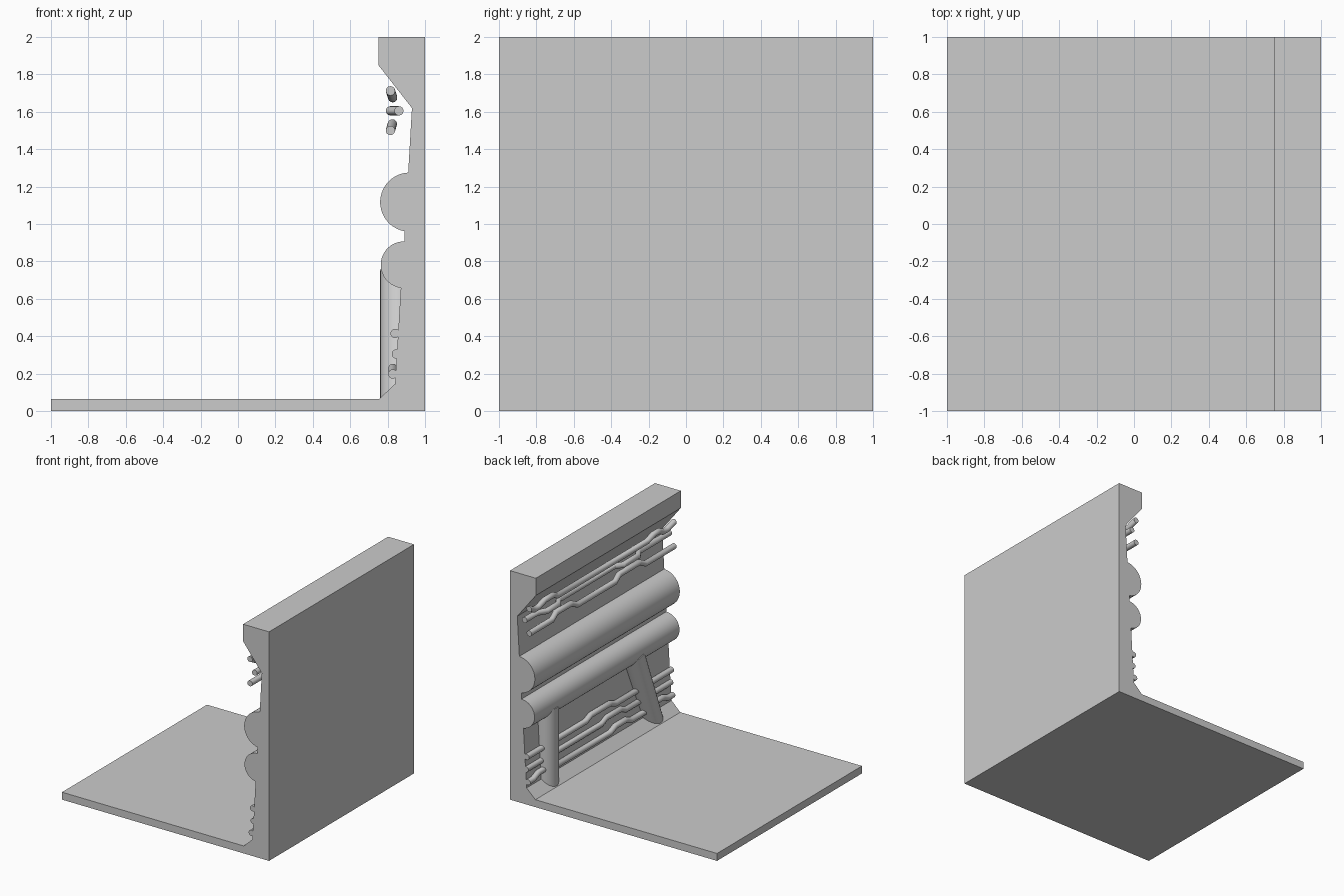
import bpy, bmesh, math
from mathutils import Vector

if "Cube" in bpy.data.objects:
    bpy.data.objects.remove(bpy.data.objects["Cube"])


def finish(bm, name, smooth=True):
    bmesh.ops.recalc_face_normals(bm, faces=bm.faces)
    me = bpy.data.meshes.new(name)
    bm.to_mesh(me)
    bm.free()
    ob = bpy.data.objects.new(name, me)
    bpy.context.collection.objects.link(ob)
    if smooth:
        bpy.ops.object.select_all(action='DESELECT')
        ob.select_set(True)
        bpy.context.view_layer.objects.active = ob
        bpy.ops.object.shade_smooth_by_angle(angle=math.radians(30))
    return ob


def arc(cx, cz, r, a0, a1, n=20):
    return [(cx + r * math.cos(math.radians(a0 + (a1 - a0) * i / n)),
             cz + r * math.sin(math.radians(a0 + (a1 - a0) * i / n))) for i in range(n + 1)]


def tube(name, points, r, sides):
    """Round tube with mitred bends; rings stay upright in the xz plane for y-runs."""
    pts = [Vector(p) for p in points]
    bm = bmesh.new()
    rings = []
    for i, p in enumerate(pts):
        a = (pts[min(i + 1, len(pts) - 1)] - pts[max(i - 1, 0)]).normalized()
        u = a.cross(Vector((1, 0, 0))).normalized()
        w = u.cross(a)
        rings.append([bm.verts.new(p + r * (u * math.cos(t) + w * math.sin(t)))
                      for t in (2 * math.pi * k / sides for k in range(sides))])
    for A, B in zip(rings, rings[1:]):
        for k in range(sides):
            bm.faces.new((A[k], A[(k + 1) % sides], B[(k + 1) % sides], B[k]))
    bm.faces.new(rings[0])
    bm.faces.new(rings[-1])
    return finish(bm, name)


# floor and wall in one profile, with the two large half-round ducts
profile = [(-1, 0), (1, 0), (1, 2), (0.75, 2), (0.75, 1.85), (0.93, 1.62), (0.91, 1.275)]
profile += arc(0.918, 1.117, 0.158, 93, 260)
profile += [(0.89, 0.957)]
profile += arc(0.888, 0.782, 0.125, 89, 262)
profile += [(0.84, 0.145), (0.755, 0.065), (-1, 0.065)]
bm = bmesh.new()
face = bm.faces.new([bm.verts.new((x, -1, z)) for x, z in profile])
ext = bmesh.ops.extrude_face_region(bm, geom=[face])
bmesh.ops.translate(bm, vec=(0, 2, 0), verts=[v for v in ext['geom'] if isinstance(v, bmesh.types.BMVert)])
finish(bm, "floor_and_wall")

# branch ducts running down to the floor
tube("upright_branch_duct", [(0.86, 0.70, 0.01), (0.86, 0.70, 0.75)], 0.1, 32)
tube("slanted_branch_duct", [(0.86, -0.75, 0.045), (0.86, -0.48, 0.75)], 0.1, 32)


# thin pipes: base position, sideways shift at each jog, and jog intervals along y
def thin_pipe(name, x, z, dx, dz, jogs):
    pts = [(x, -1, z)]
    for a, b in jogs:
        pts += [(x, a - 0.07, z), (x + dx, a, z + dz), (x + dx, b, z + dz), (x, b + 0.07, z)]
    pts.append((x, 1, z))
    tube(name, pts, 0.025, 14)


thin_pipe("upper_pipe_top", 0.815, 1.712, 0.012, -0.037, [(-0.92, -0.86), (-0.64, 0.6), (0.86, 0.92)])
thin_pipe("upper_pipe_middle", 0.86, 1.605, -0.045, 0, [(-0.5, -0.3), (0.6, 0.76)])
thin_pipe("upper_pipe_bottom", 0.815, 1.5, 0.01, 0.035, [(-0.53, -0.25), (0.41, 0.62)])
thin_pipe("lower_pipe_top", 0.84, 0.415, 0, 0.03, [(-0.15, 0.12)])
thin_pipe("lower_pipe_middle", 0.847, 0.305, 0, 0.03, [(-0.3, -0.1)])
thin_pipe("lower_pipe_bottom", 0.828, 0.198, 0, 0.03, [(-0.86, -0.7), (-0.35, -0.2), (0.72, 0.86)])
